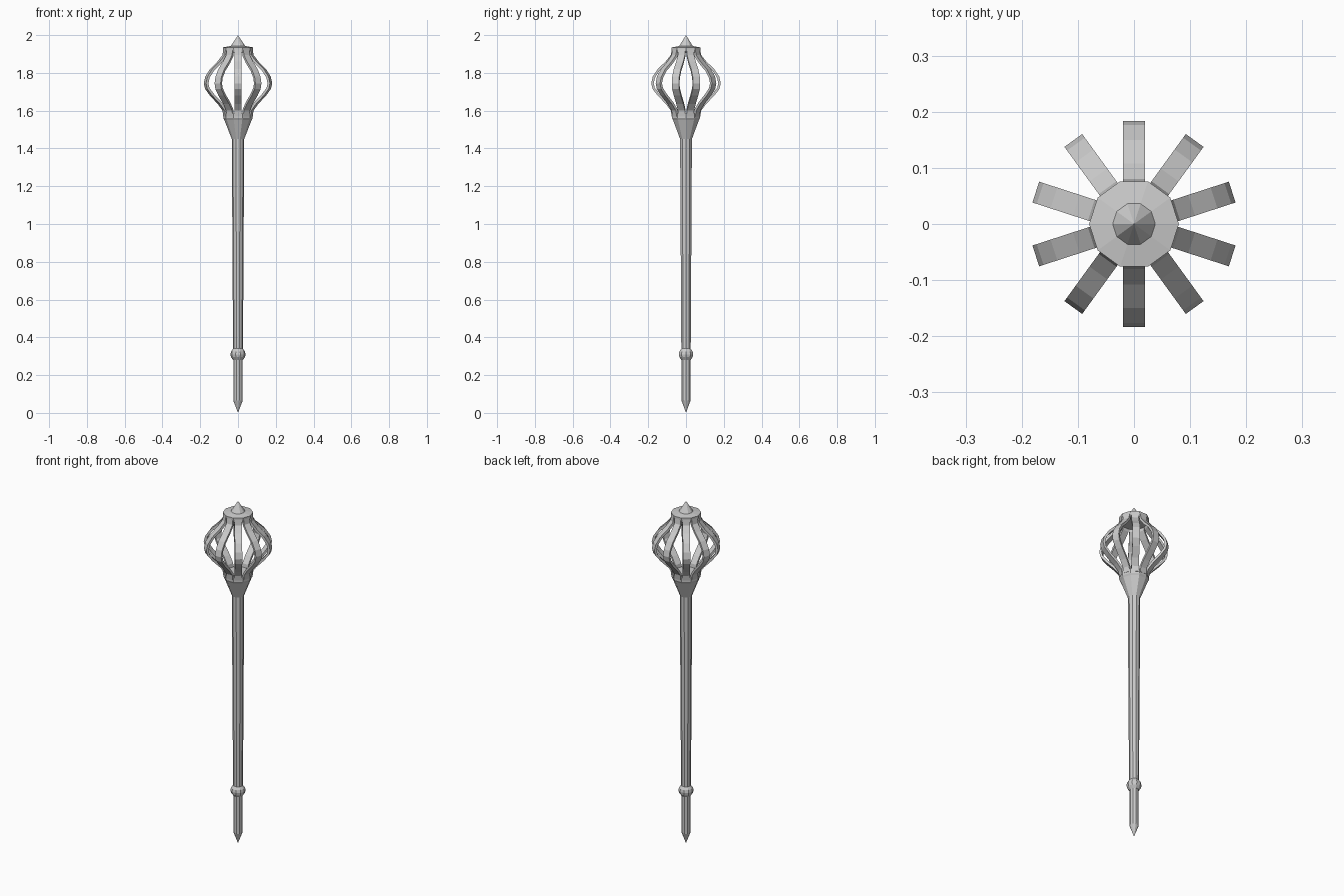
import bpy, bmesh
from math import cos, sin, pi

if "Cube" in bpy.data.objects:
    bpy.data.objects.remove(bpy.data.objects["Cube"])

SIDES = 10


def finish(name, bm):
    bmesh.ops.remove_doubles(bm, verts=bm.verts, dist=1e-5)
    bmesh.ops.recalc_face_normals(bm, faces=bm.faces)
    mesh = bpy.data.meshes.new(name)
    bm.to_mesh(mesh)
    bm.free()
    obj = bpy.data.objects.new(name, mesh)
    bpy.context.collection.objects.link(obj)
    return obj


def lathe(name, profile):
    """Spin (radius, z) points into a faceted ten-sided solid."""
    bm = bmesh.new()
    rings = [[bm.verts.new((r * cos(2 * pi * i / SIDES), r * sin(2 * pi * i / SIDES), z))
              for i in range(SIDES)] if r > 0 else [bm.verts.new((0, 0, z))]
             for r, z in profile]
    for a, b in zip(rings, rings[1:]):
        for i in range(SIDES):
            j = (i + 1) % SIDES
            if len(a) == 1:
                bm.faces.new((a[0], b[j], b[i]))
            elif len(b) == 1:
                bm.faces.new((a[i], a[j], b[0]))
            else:
                bm.faces.new((a[i], a[j], b[j], b[i]))
    for ring in (rings[0], rings[-1]):
        if len(ring) > 1:
            bm.faces.new(ring)
    return finish(name, bm)


# Grip with pointed butt, tapering shaft and flared socket
lathe("grip", [(0, 0), (0.025, 0.065), (0.025, 0.30)])
lathe("grip_ring", [(0.026, 0.28), (0.037, 0.295), (0.040, 0.31),
                    (0.037, 0.325), (0.026, 0.34)])
lathe("shaft", [(0.026, 0.30), (0.033, 1.46)])
lathe("head_socket", [(0.033, 1.45), (0.072, 1.55), (0.078, 1.56), (0.078, 1.585)])

# Top cap and finial
lathe("head_cap", [(0.072, 1.905), (0.080, 1.925), (0.080, 1.935),
                   (0.038, 1.942), (0, 2.0)])

# Cage of ten bowed flat ribs: outer path (radius, z) and thickness
path = [(0.076, 1.57), (0.080, 1.60), (0.106, 1.635), (0.150, 1.68), (0.177, 1.715),
        (0.184, 1.745), (0.176, 1.78), (0.150, 1.82), (0.108, 1.86),
        (0.080, 1.895), (0.075, 1.93)]
HALF_W, THICK = 0.0195, 0.013


def rib(index):
    ang = (index + 0.5) * 2 * pi / SIDES
    bm = bmesh.new()
    sections = []
    for k, (r, z) in enumerate(path):
        r0, z0 = path[max(k - 1, 0)]
        r1, z1 = path[min(k + 1, len(path) - 1)]
        length = ((r1 - r0) ** 2 + (z1 - z0) ** 2) ** 0.5
        ri, zi = r - THICK * (z1 - z0) / length, z + THICK * (r1 - r0) / length
        sections.append([bm.verts.new((rr * cos(ang) - w * sin(ang),
                                       rr * sin(ang) + w * cos(ang), zz))
                         for rr, zz, w in ((r, z, -HALF_W), (r, z, HALF_W),
                                           (ri, zi, HALF_W), (ri, zi, -HALF_W))])
    for a, b in zip(sections, sections[1:]):
        for i in range(4):
            j = (i + 1) % 4
            bm.faces.new((a[i], a[j], b[j], b[i]))
    bm.faces.new(sections[0])
    bm.faces.new(sections[-1])
    finish(f"cage_rib_{index + 1}", bm)


for n in range(SIDES):
    rib(n)
